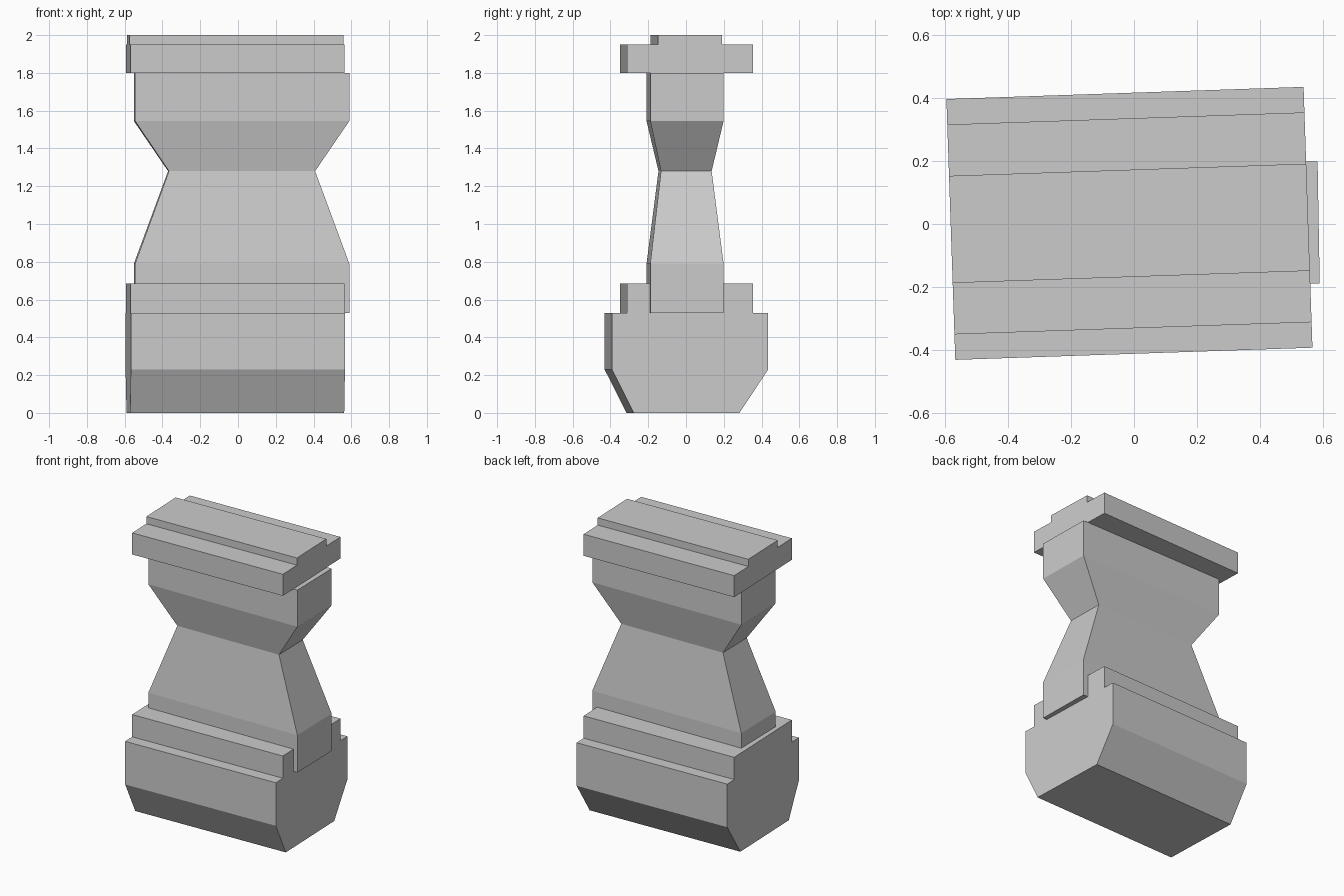
import bpy, bmesh, math

if "Cube" in bpy.data.objects:
    bpy.data.objects.remove(bpy.data.objects["Cube"])


def finish(name, bm, location, angle):
    bmesh.ops.recalc_face_normals(bm, faces=bm.faces)
    mesh = bpy.data.meshes.new(name)
    bm.to_mesh(mesh)
    bm.free()
    obj = bpy.data.objects.new(name, mesh)
    bpy.context.collection.objects.link(obj)
    obj.location = location
    obj.rotation_euler.z = math.radians(angle)
    return obj


def loft(name, loops, location, angle):
    """Join matching point loops with side faces and cap both ends."""
    bm = bmesh.new()
    rings = [[bm.verts.new(p) for p in loop] for loop in loops]
    n = len(rings[0])
    for a, b in zip(rings, rings[1:]):
        for i in range(n):
            j = (i + 1) % n
            bm.faces.new((a[i], a[j], b[j], b[i]))
    bm.faces.new(rings[0])
    bm.faces.new(rings[-1])
    return finish(name, bm, location, angle)


def extrude_x(name, profile, half_length):
    loops = [[(x, y, z) for y, z in profile] for x in (-half_length, half_length)]
    return loft(name, loops, (-0.0145, 0.002, 0), 1.95)


def stepped(steps):
    """Right-hand (y, z) outline, mirrored to the left."""
    return steps + [(-y, z) for y, z in reversed(steps)]


L = 0.567

# Chamfered foot with a raised step; the bottom edge sits slightly off centre
foot = stepped([(0.28, 0), (0.414, 0.23), (0.414, 0.53), (0.333, 0.53), (0.333, 0.685)])
foot[0], foot[-1] = (0.262, 0), (-0.298, 0)
extrude_x("foot_block", foot, L)

# Stepped top slab
extrude_x("top_slab", stepped([(0.333, 1.80), (0.333, 1.95), (0.17, 1.95), (0.17, 2.0)]), L)

# Waisted column: rectangular sections (half x, half y, z)
sections = [(L, 0.194, 0.53), (L, 0.194, 0.79), (0.387, 0.134, 1.28),
            (L, 0.194, 1.545), (L, 0.194, 1.80)]
rects = [[(sx * hx, sy * hy, z) for sx, sy in ((-1, -1), (1, -1), (1, 1), (-1, 1))]
         for hx, hy, z in sections]
loft("waisted_column", rects, (0.019, -0.005, 0), 1.0)
